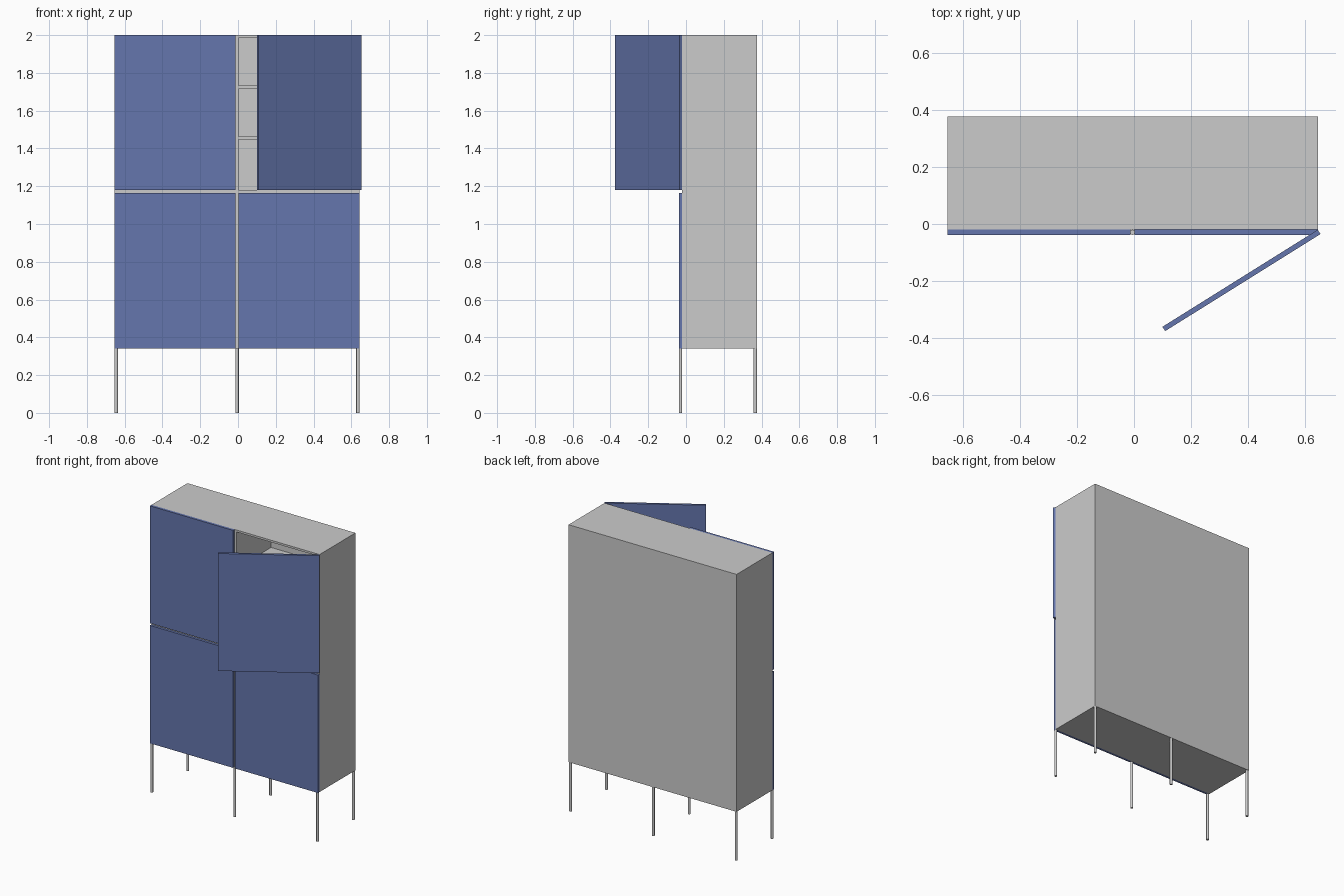
import bpy
from math import radians
from mathutils import Matrix, Vector

if "Cube" in bpy.data.objects:
    bpy.data.objects.remove(bpy.data.objects["Cube"])

X0, X1 = -0.654, 0.644        # body width
Y0, Y1 = -0.020, 0.376        # body depth
Z0, Z1 = 0.342, 2.0           # body height
T, D = 0.014, 0.018           # panel and door thickness
DIV = (-0.012, 0.002)         # central divider
MID = (1.165, 1.18)           # middle panel

blue = bpy.data.materials.new("blue")
blue.diffuse_color = (0.13, 0.18, 0.42, 1)
blue.use_nodes = True
blue.node_tree.nodes["Principled BSDF"].inputs["Base Color"].default_value = blue.diffuse_color


def box(name, x, y, z, mat=None):
    """Axis-aligned box from (min, max) ranges."""
    bpy.ops.mesh.primitive_cube_add(size=1)
    o = bpy.context.object
    o.name = name
    size = [r[1] - r[0] for r in (x, y, z)]
    mid = Vector([(r[0] + r[1]) / 2 for r in (x, y, z)])
    o.data.transform(Matrix.Translation(mid) @ Matrix.Diagonal((*size, 1)))
    if mat:
        o.data.materials.append(mat)
    return o


# Carcass
depth = (Y0, Y1 - T)
box("back_panel", (X0, X1), (Y1 - T, Y1), (Z0, Z1))
box("left_side", (X0, X0 + T), depth, (Z0, Z1))
box("right_side", (X1 - T, X1), depth, (Z0, Z1))
box("top_panel", (X0 + T, X1 - T), depth, (Z1 - T, Z1))
box("bottom_panel", (X0 + T, X1 - T), depth, (Z0, Z0 + T))
box("center_divider", DIV, depth, (Z0 + T, Z1 - T))

# Middle panel and shelves in each half
for side, x in (("left", (X0 + T, DIV[0])), ("right", (DIV[1], X1 - T))):
    box(side + "_middle_panel", x, depth, MID)
    for i, z in enumerate((1.716, 1.448, 0.880, 0.612)):
        box(f"{side}_shelf_{i + 1}", x, depth, (z, z + 0.016))

# Doors
front = (Y0 - D, Y0)
for level, z in (("lower", (Z0, MID[0])), ("upper", (MID[1], Z1))):
    box(level + "_left_door", (X0, DIV[0]), front, z, blue)
    door = box(level + "_right_door", (DIV[1], X1), front, z, blue)
# The upper right door swings open about its hinge edge
hinge = Matrix.Translation((X1, Y0, 0))
door.data.transform(hinge @ Matrix.Rotation(radians(32), 4, 'Z') @ hinge.inverted())

# Legs
for row, y in (("front", Y0 - D / 2), ("back", Y1 - D / 2)):
    for col, x in (("left", X0 + D / 2), ("center", -0.005), ("right", X1 - D / 2)):
        bpy.ops.mesh.primitive_cylinder_add(vertices=16, radius=D / 2, depth=Z0,
                                            location=(x, y, Z0 / 2))
        leg = bpy.context.object
        leg.name = f"{row}_{col}_leg"
        bpy.ops.object.shade_smooth_by_angle()
